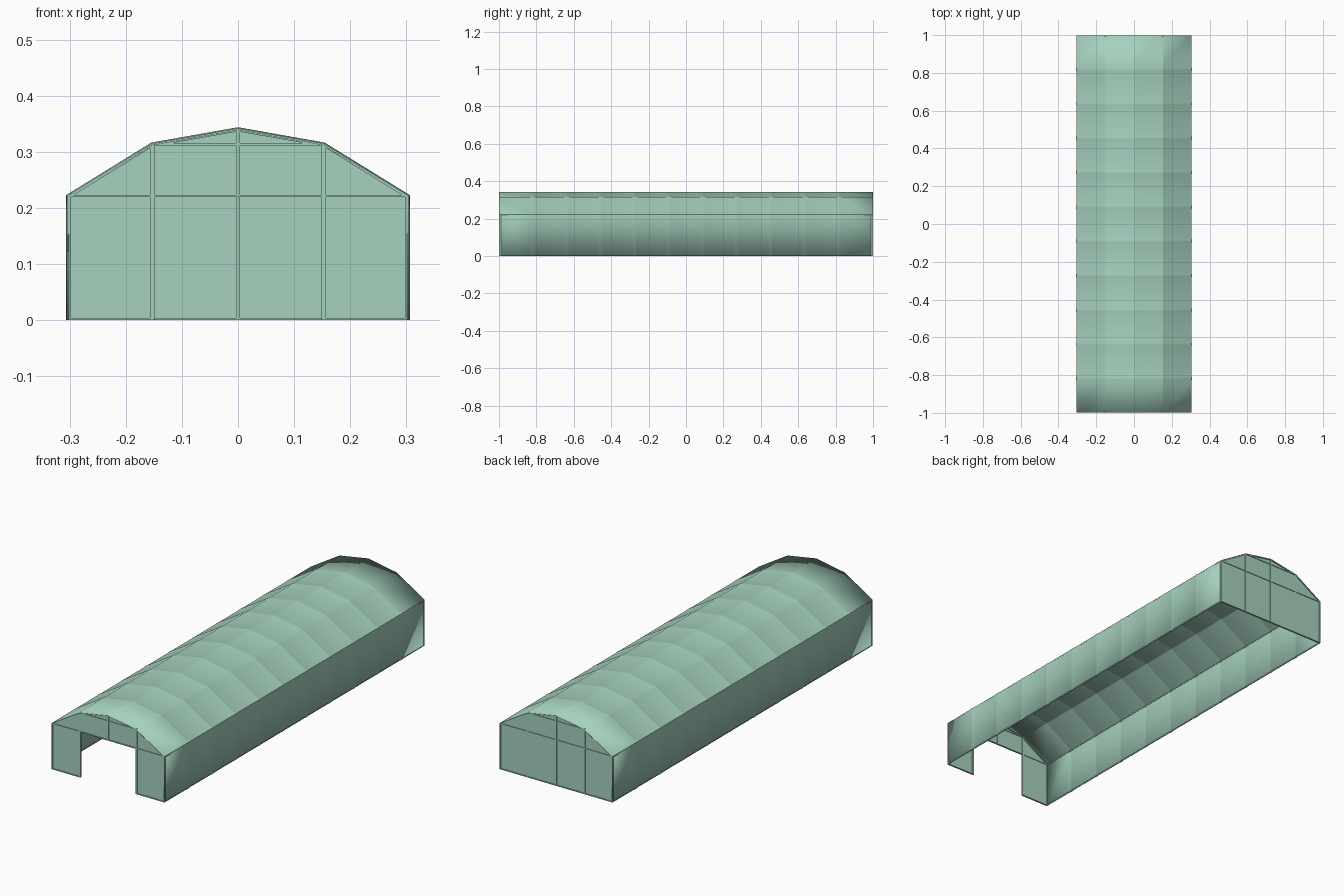
import bpy, bmesh, math
from mathutils import Vector

if "Cube" in bpy.data.objects:
    bpy.data.objects.remove(bpy.data.objects["Cube"])

# One pale green colour
green = bpy.data.materials.new("pale_green")
green.diffuse_color = (0.381, 0.638, 0.515, 1)
green.use_nodes = True
green.node_tree.nodes["Principled BSDF"].inputs["Base Color"].default_value = green.diffuse_color

# Arched cross-section, left foot to right foot (x, z)
half = [(0.153, 0.3135), (0.303, 0.2215), (0.303, 0.0)]
profile = [(-x, z) for x, z in reversed(half)] + [(0.0, 0.3405)] + half


def finish(name, bm):
    mesh = bpy.data.meshes.new(name)
    bmesh.ops.recalc_face_normals(bm, faces=bm.faces)
    bm.to_mesh(mesh)
    bm.free()
    ob = bpy.data.objects.new(name, mesh)
    bpy.context.collection.objects.link(ob)
    mesh.materials.append(green)
    return ob


def outward(i, d):
    """Profile point i pushed out by d, keeping the feet level."""
    x, z = profile[i]
    sx = (x > 0) - (x < 0)
    if i in (0, 6):
        return x + sx * d, z
    k = math.atan2(z - 0.1, x)
    return x + math.cos(k) * d, z + math.sin(k) * d


# Cover: long sheet with a soft raised bump over each hidden hoop
stations = [(-0.999, 0.0)]
for n in range(10):
    y = (n - 4.5) * 2 / 11
    stations += [(y + dy, h) for dy, h in
                 ((-0.014, 0), (-0.006, 0.0015), (0, 0.002), (0.006, 0.0015), (0.014, 0))]
stations.append((0.999, 0.0))
bm = bmesh.new()
rows = []
for y, h in stations:
    row = []
    for i in range(7):
        x, z = outward(i, h)
        row.append(bm.verts.new((x, y, z)))
    rows.append(row)
for a, b in zip(rows, rows[1:]):
    for i in range(6):
        bm.faces.new((a[i], a[i + 1], b[i + 1], b[i]))
cover = finish("cover_sheet", bm)
bpy.context.view_layer.objects.active = cover
cover.select_set(True)
bpy.ops.object.shade_smooth_by_angle(angle=math.radians(15))
cover.select_set(False)
solid = cover.modifiers.new("thickness", 'SOLIDIFY')
solid.thickness = 0.003
solid.offset = 0


def panel(name, outline, y):
    """Thin upright plate filling an outline in x and z."""
    bm = bmesh.new()
    f = bm.faces.new([bm.verts.new((x, y - 0.001, z)) for x, z in outline])
    r = bmesh.ops.extrude_face_region(bm, geom=[f])
    bmesh.ops.translate(bm, vec=(0, 0.002, 0),
                        verts=[v for v in r["geom"] if isinstance(v, bmesh.types.BMVert)])
    finish(name, bm)


def bar(bm, p, q, width, y, depth=0.009):
    """Square bar between two points of an end wall."""
    p, q = Vector((p[0], y, p[1])), Vector((q[0], y, q[1]))
    d = (q - p).normalized()
    side = Vector((-d.z, 0, d.x)) * width / 2
    back = Vector((0, depth / 2, 0))
    ends = [[bm.verts.new(c + s * side + t * back)
             for s, t in ((-1, -1), (1, -1), (1, 1), (-1, 1))] for c in (p, q)]
    bm.faces.new(ends[0])
    bm.faces.new(ends[1][::-1])
    for i in range(4):
        j = (i + 1) % 4
        bm.faces.new((ends[0][i], ends[0][j], ends[1][j], ends[1][i]))


for end, y in (("front", -0.9945), ("back", 0.9945)):
    front = end == "front"
    # Gable and wall panels
    panel(end + "_gable_panel", profile[1:6], y)
    if front:
        for side, s in (("left", -1), ("right", 1)):
            panel("front_%s_panel" % side,
                  [(s * 0.153, 0), (s * 0.303, 0), (s * 0.303, 0.2215), (s * 0.153, 0.2215)], y)
    else:
        panel("back_wall_panel", [(-0.303, 0), (0.303, 0), (0.303, 0.2215), (-0.303, 0.2215)], y)

    # Frame: posts, rails, sills and rafters
    bm = bmesh.new()
    for s in (-1, 1):
        bar(bm, (s * 0.301, 0), (s * 0.301, 0.221), 0.007, y)
        bar(bm, (s * 0.1525, 0), (s * 0.1525, 0.312), 0.008, y)
        bar(bm, (s * 0.302, 0.22), (s * 0.153, 0.312), 0.005, y)
        bar(bm, (s * 0.153, 0.312), (0, 0.339), 0.005, y)
        bar(bm, (s * 0.303, 0.002), (s * (0.1525 if front else 0), 0.002), 0.004, y)
    bar(bm, (0, 0.2215 if front else 0), (0, 0.339), 0.008, y)
    bar(bm, (-0.303, 0.2215), (0.303, 0.2215), 0.004, y)
    bar(bm, (-0.153, 0.3135), (0.153, 0.3135), 0.004, y)
    finish(end + "_frame", bm)

# Lengthwise rails along the feet and eaves
bm = bmesh.new()
for s in (-1, 1):
    for z in (0.002, 0.2205):
        bmesh.ops.create_cube(bm, size=1)
        bm.verts.ensure_lookup_table()
        for v in bm.verts[-8:]:
            v.co = Vector((v.co.x * 0.004 + s * 0.3025, v.co.y * 1.998, v.co.z * 0.004 + z))
finish("side_rails", bm)
